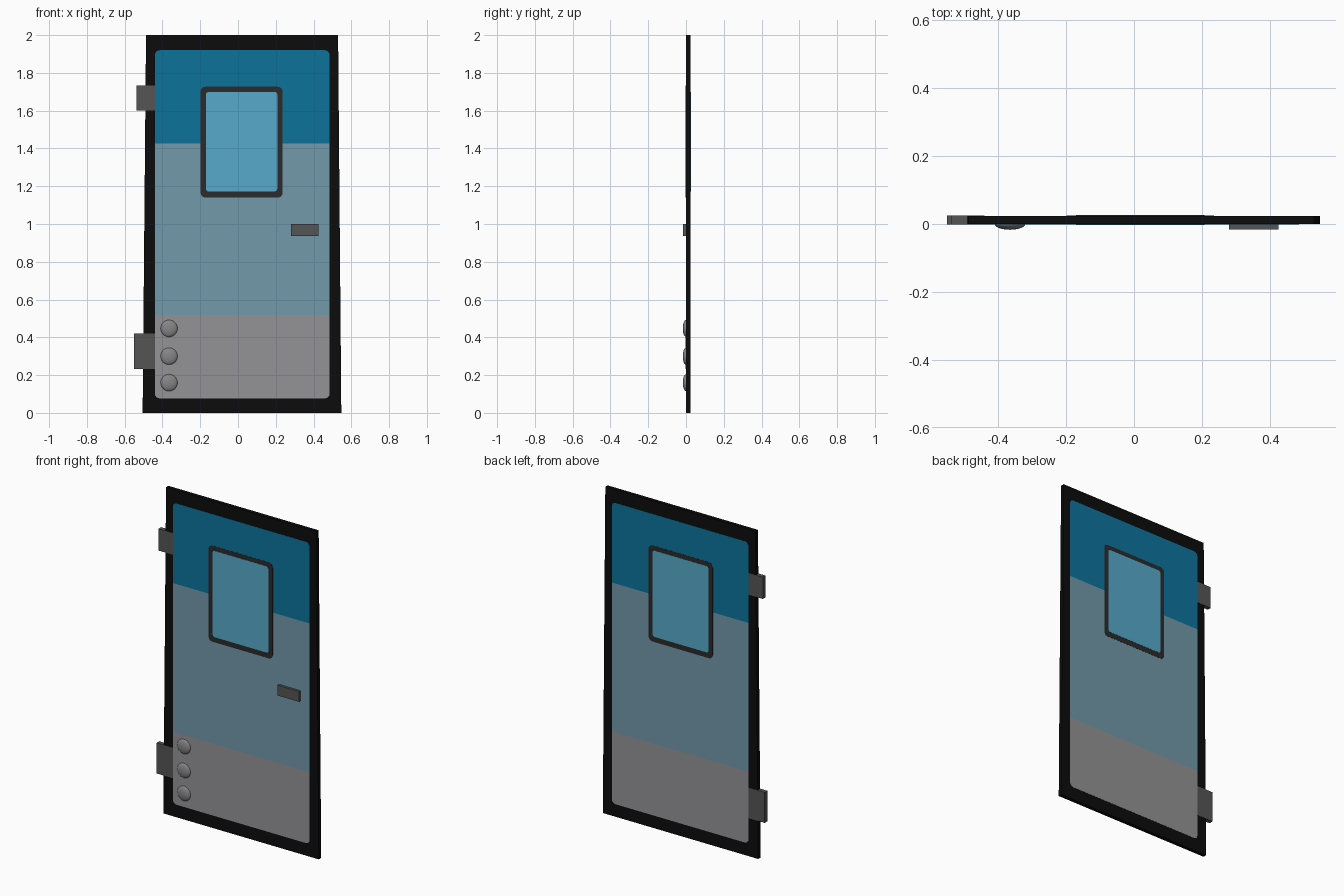
import bpy, bmesh, math
from mathutils import Vector

if "Cube" in bpy.data.objects:
    bpy.data.objects.remove(bpy.data.objects["Cube"])

THICK = 0.023  # slab runs from y = 0 back to y = THICK


def material(name, r, g, b):
    m = bpy.data.materials.new(name)
    m.diffuse_color = (r, g, b, 1)
    m.use_nodes = True
    m.node_tree.nodes["Principled BSDF"].inputs["Base Color"].default_value = m.diffuse_color
    return m


black = material("black_rubber", 0.0035, 0.0035, 0.0035)
deep_blue = material("deep_blue", 0.004, 0.17, 0.33)
pale_blue = material("pale_blue", 0.17, 0.32, 0.40)
light_grey = material("light_grey", 0.295, 0.29, 0.30)
glass_blue = material("glass_blue", 0.095, 0.40, 0.60)
charcoal = material("charcoal", 0.024, 0.024, 0.025)
steel = material("dark_steel", 0.09, 0.09, 0.09)
rivet_grey = material("rivet_grey", 0.24, 0.24, 0.24)


def finish(name, bm, mats):
    bmesh.ops.recalc_face_normals(bm, faces=bm.faces)
    mesh = bpy.data.meshes.new(name)
    bm.to_mesh(mesh)
    bm.free()
    for m in mats:
        mesh.materials.append(m)
    obj = bpy.data.objects.new(name, mesh)
    bpy.context.collection.objects.link(obj)
    return obj


def rounded(x0, x1, z0, z1, r, steps=4):
    """Outline of a rectangle with rounded corners."""
    pts = []
    corners = [(x1 - r, z1 - r), (x0 + r, z1 - r), (x0 + r, z0 + r), (x1 - r, z0 + r)]
    for i, (cx, cz) in enumerate(corners):
        for k in range(steps + 1):
            a = math.pi / 2 * (i + k / steps)
            pts.append((cx + r * math.cos(a), cz + r * math.sin(a)))
    return pts


def prism(outline, y0, y1):
    """Extrude an x-z outline from y0 to y1."""
    bm = bmesh.new()
    face = bm.faces.new([bm.verts.new((x, y0, z)) for x, z in outline])
    ext = bmesh.ops.extrude_face_region(bm, geom=[face])
    verts = [v for v in ext["geom"] if isinstance(v, bmesh.types.BMVert)]
    bmesh.ops.translate(bm, verts=verts, vec=(0, y1 - y0, 0))
    return bm


def box(name, x0, x1, z0, z1, y0, y1, mat):
    return finish(name, prism([(x0, z0), (x1, z0), (x1, z1), (x0, z1)], y0, y1), [mat])


# Outer border, slightly wider at the foot
finish("door_border", prism([(-0.505, 0), (0.547, 0), (0.53, 2), (-0.487, 2)], 0, THICK), [black])

# Three-colour door panel, showing on both sides
bm = prism(rounded(-0.44, 0.485, 0.077, 1.92, 0.025), -0.001, THICK + 0.001)
LOW, HIGH = 0.517, 1.427
for z in (LOW, HIGH):
    bmesh.ops.bisect_plane(bm, geom=bm.verts[:] + bm.edges[:] + bm.faces[:],
                           plane_co=Vector((0, 0, z)), plane_no=Vector((0, 0, 1)))
for f in bm.faces:
    z = f.calc_center_median().z
    f.material_index = 0 if z < LOW else 1 if z < HIGH else 2
finish("door_panel", bm, [light_grey, pale_blue, deep_blue])

# Window surround and pane
finish("window_frame", prism(rounded(-0.198, 0.236, 1.14, 1.727, 0.025), -0.002, THICK + 0.002), [charcoal])
finish("window_pane", prism(rounded(-0.17, 0.208, 1.172, 1.70, 0.015), -0.003, THICK + 0.003), [glass_blue])

# Hinges and handle
box("upper_hinge", -0.537, -0.44, 1.60, 1.733, -0.0015, THICK + 0.0015, steel)
box("lower_hinge", -0.55, -0.44, 0.233, 0.42, -0.0015, THICK + 0.0015, steel)
box("door_handle", 0.28, 0.425, 0.937, 1.0, -0.016, 0.002, steel)

# Domed rivets
for i, z in enumerate((0.16, 0.30, 0.447)):
    bpy.ops.mesh.primitive_uv_sphere_add(segments=24, ring_count=12, radius=1, location=(-0.365, 0, z))
    rivet = bpy.context.object
    rivet.name = f"rivet_{i + 1}"
    rivet.scale = (0.045, 0.017, 0.045)
    rivet.data.materials.append(rivet_grey)
    bpy.ops.object.shade_smooth()
